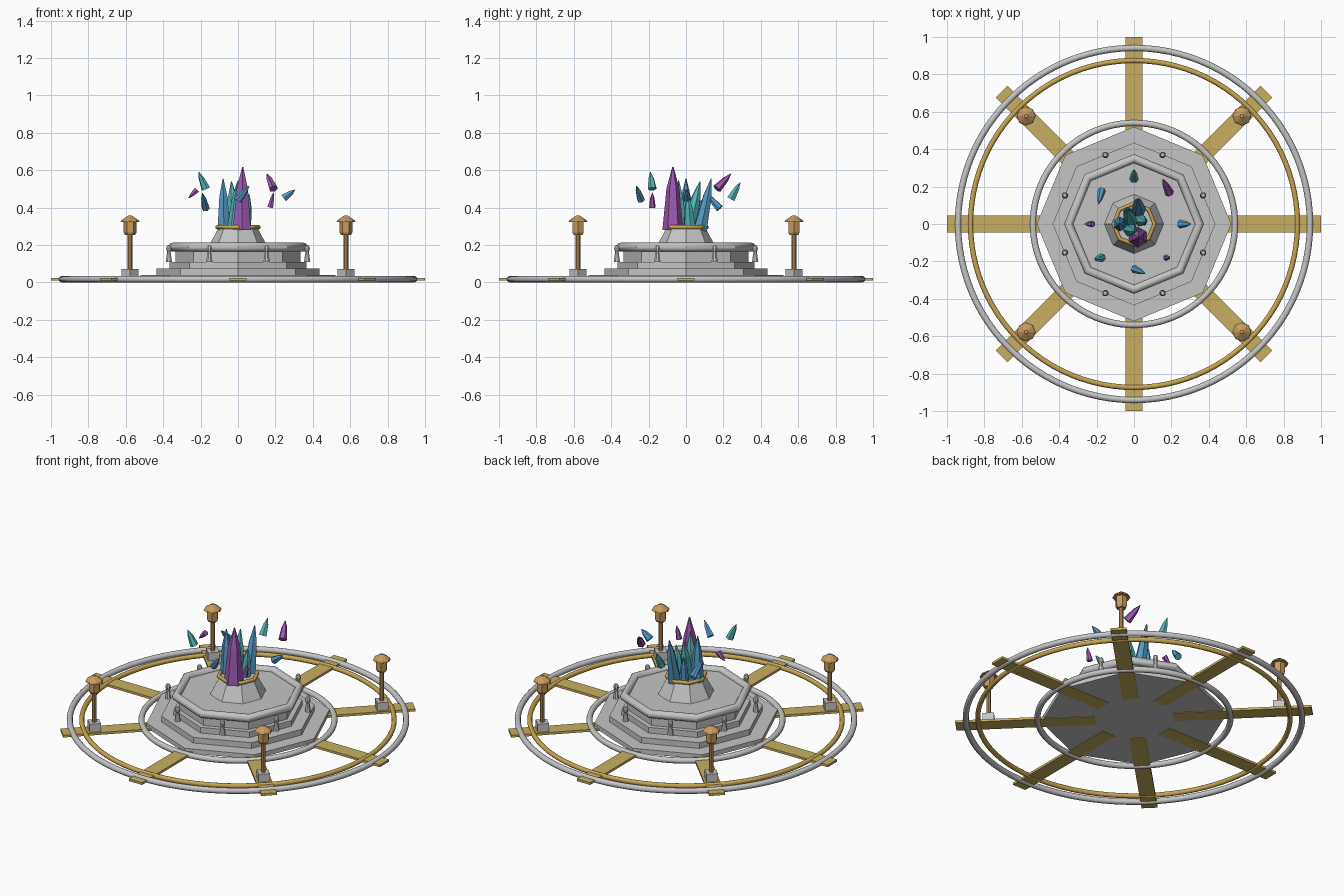
import bpy, bmesh, math
from mathutils import Vector, Matrix

cube = bpy.data.objects.get("Cube")
if cube:
    bpy.data.objects.remove(cube, do_unlink=True)


def material(name, r, g, b):
    m = bpy.data.materials.new(name)
    m.use_nodes = True
    m.diffuse_color = (r, g, b, 1)
    m.node_tree.nodes["Principled BSDF"].inputs["Base Color"].default_value = (r, g, b, 1)
    return m


STONE = material("pale stone", 0.56, 0.56, 0.56)
GOLD = material("gold", 0.58, 0.38, 0.08)
INLAY = material("soft gold inlay", 0.58, 0.43, 0.12)
COPPER = material("warm copper", 0.58, 0.33, 0.11)
PURPLE = material("purple crystal", 0.34, 0.10, 0.46)
BLUE = material("blue crystal", 0.09, 0.32, 0.56)
TEAL = material("teal crystal", 0.09, 0.47, 0.48)


def finish(name, bm, mat):
    bmesh.ops.recalc_face_normals(bm, faces=bm.faces)
    mesh = bpy.data.meshes.new(name)
    bm.to_mesh(mesh)
    bm.free()
    mesh.materials.append(mat)
    obj = bpy.data.objects.new(name, mesh)
    bpy.context.collection.objects.link(obj)
    return obj


def turned(name, profile, sides, mat, at=(0, 0), angle=0):
    """Solid with a regular polygon section; profile lists (radius, height)."""
    bm = bmesh.new()
    loops = []
    for r, z in profile:
        loops.append([bm.verts.new((at[0] + r * math.cos(angle + math.tau * i / sides),
                                    at[1] + r * math.sin(angle + math.tau * i / sides), z))
                      for i in range(sides)])
    for a, b in zip(loops, loops[1:]):
        for i in range(sides):
            j = (i + 1) % sides
            bm.faces.new((a[i], a[j], b[j], b[i]))
    bm.faces.new(loops[0])
    bm.faces.new(loops[-1])
    return finish(name, bm, mat)


def ring(name, radius, thickness, z, mat, sides=96):
    bpy.ops.mesh.primitive_torus_add(major_radius=radius, minor_radius=thickness,
                                     major_segments=sides, minor_segments=12,
                                     location=(0, 0, z))
    obj = bpy.context.object
    obj.name = name
    obj.data.materials.append(mat)
    bpy.ops.object.shade_smooth_by_angle(angle=math.radians(35))


def crystal(name, base, tip, radius, mat, sides=6):
    """Tapered shard running from its flat base to its point."""
    base, tip = Vector(base), Vector(tip)
    axis = tip - base
    obj = turned(name, [(radius, 0), (radius * 0.62, axis.length * 0.65),
                        (radius * 0.06, axis.length)], sides, mat)
    obj.data.transform(Matrix.Translation(base) @ axis.to_track_quat('Z', 'Y').to_matrix().to_4x4())


# Ground rings
ring("outer_ring", 0.941, 0.017, 0.017, STONE)
ring("gold_ring", 0.874, 0.014, 0.017, GOLD)
ring("inner_ring", 0.54, 0.017, 0.017, STONE)

# Radial inlay strips
for i in range(8):
    bm = bmesh.new()
    bmesh.ops.create_cube(bm, size=1)
    bmesh.ops.transform(bm, verts=bm.verts, matrix=Matrix.Rotation(math.tau * i / 8, 4, 'Z')
                        @ Matrix.Translation((0.61, 0, 0.016))
                        @ Matrix.Diagonal((0.78, 0.09, 0.014, 1)))
    finish(f"inlay_strip_{i}", bm, INLAY)

# Octagonal stepped platform and basin
for name, radius, low, high in [("lower_step", 0.52, 0.012, 0.04),
                                ("middle_step", 0.435, 0.04, 0.075),
                                ("upper_step", 0.365, 0.075, 0.11),
                                ("basin_wall", 0.335, 0.11, 0.188)]:
    turned(name, [(radius, low), (radius, high)], 8, STONE)
ring("basin_rim", 0.35, 0.024, 0.188, STONE, 8)
turned("pedestal", [(0.16, 0.185), (0.104, 0.293)], 8, STONE)
ring("pedestal_collar", 0.11, 0.011, 0.295, GOLD, 8)

# Small posts around the basin
for i in range(8):
    a = math.tau * (i + 0.5) / 8
    turned(f"small_post_{i}", [(0.018, 0.11), (0.016, 0.125), (0.010, 0.162), (0.014, 0.17),
                               (0.016, 0.184), (0.010, 0.197)], 8, STONE,
           (0.4 * math.cos(a), 0.4 * math.sin(a)), a)

# Four lanterns
for sx in (-1, 1):
    for sy in (-1, 1):
        at = (0.577 * sx, 0.577 * sy)
        tag = ("left" if sx > 0 else "right") + ("_back" if sy > 0 else "_front")
        turned("lantern_foot_" + tag, [(0.045, 0.022), (0.045, 0.072)], 4, STONE, at)
        turned("lantern_pole_" + tag, [(0.0125, 0.07), (0.0125, 0.26)], 8, COPPER, at)
        turned("lantern_body_" + tag, [(0.026, 0.252), (0.034, 0.266), (0.034, 0.325)], 6, COPPER, at)
        turned("lantern_roof_" + tag, [(0.051, 0.322), (0.046, 0.332), (0.016, 0.352),
                                       (0.010, 0.357)], 8, COPPER, at)

# Crystal cluster on the pedestal
cluster = [((0.02, -0.07, 0.28), (0.025, -0.07, 0.618), 0.056, PURPLE),
           ((-0.075, 0.0, 0.28), (-0.08, 0.0, 0.556), 0.04, BLUE),
           ((0.025, 0.075, 0.28), (0.02, 0.135, 0.555), 0.04, BLUE),
           ((-0.02, 0.01, 0.28), (-0.035, 0.075, 0.54), 0.042, TEAL),
           ((-0.02, -0.03, 0.28), (0.0, -0.04, 0.545), 0.04, TEAL),
           ((0.035, 0.02, 0.28), (0.06, 0.01, 0.47), 0.035, TEAL),
           ((-0.03, 0.06, 0.28), (-0.04, 0.08, 0.44), 0.03, BLUE)]
for i, (base, tip, radius, mat) in enumerate(cluster):
    crystal(f"cluster_crystal_{i}", base, tip, radius, mat)

# Floating shards circling the cluster
shards = [((0.19, 0.165, 0.50), (0.155, 0.24, 0.58), 0.025, PURPLE),
          ((0.0, 0.24, 0.445), (0.0, 0.29, 0.535), 0.025, TEAL),
          ((0.245, 0.0, 0.45), (0.305, 0.0, 0.495), 0.024, BLUE),
          ((0.172, -0.18, 0.40), (0.19, -0.18, 0.48), 0.018, PURPLE),
          ((0.0, -0.24, 0.44), (0.06, -0.265, 0.515), 0.022, BLUE),
          ((-0.172, -0.18, 0.50), (-0.21, -0.19, 0.59), 0.024, TEAL),
          ((-0.22, 0.0, 0.495), (-0.265, 0.0, 0.45), 0.018, PURPLE),
          ((-0.172, 0.18, 0.395), (-0.19, 0.105, 0.478), 0.022, BLUE)]
for i, (base, tip, radius, mat) in enumerate(shards):
    crystal(f"floating_shard_{i}", base, tip, radius, mat)
